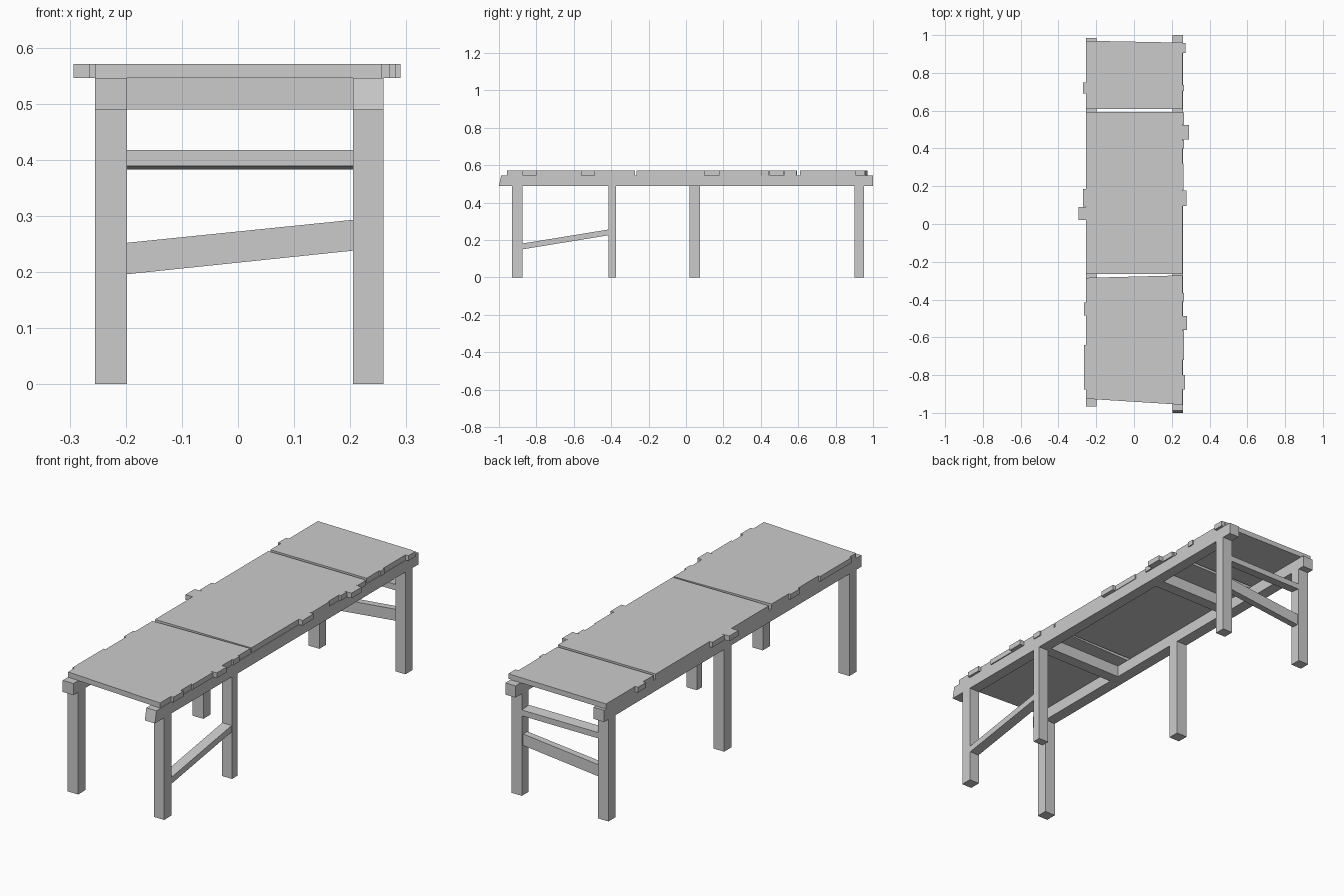
import bpy, bmesh
from mathutils import Vector

if "Cube" in bpy.data.objects:
    bpy.data.objects.remove(bpy.data.objects["Cube"])


def prism(name, pts, axis, lo, hi):
    """Extrude a 2D outline along an axis: x -> (y,z), y -> (x,z), z -> (x,y)."""
    def place(a, b, t):
        return {'x': (t, a, b), 'y': (a, t, b), 'z': (a, b, t)}[axis]
    bm = bmesh.new()
    face = bm.faces.new([bm.verts.new(place(a, b, lo)) for a, b in pts])
    ext = bmesh.ops.extrude_face_region(bm, geom=[face])
    verts = [g for g in ext['geom'] if isinstance(g, bmesh.types.BMVert)]
    bmesh.ops.translate(bm, verts=verts, vec=Vector(place(0, 0, hi - lo)))
    bmesh.ops.recalc_face_normals(bm, faces=bm.faces)
    mesh = bpy.data.meshes.new(name)
    bm.to_mesh(mesh)
    bm.free()
    obj = bpy.data.objects.new(name, mesh)
    bpy.context.collection.objects.link(obj)
    return obj


def box(name, x0, x1, y0, y1, z0, z1):
    return prism(name, [(x0, y0), (x1, y0), (x1, y1), (x0, y1)], 'z', z0, z1)


L0, L1, R0, R1 = -0.255, -0.198, 0.205, 0.259
UNDER, RAIL_TOP, TOP = 0.49, 0.546, 0.571

# Long side rails, the right one with a slanted front end
box("left_rail", L0, L1, -0.965, 0.985, UNDER, RAIL_TOP)
prism("right_rail", [(-1, UNDER), (1, UNDER), (1, RAIL_TOP), (-0.988, RAIL_TOP)],
      'x', R0, R1)

# Legs: three on each side
for i, (y0, y1) in enumerate([(-0.93, -0.875), (0.02, 0.075), (0.9, 0.952)]):
    box(f"left_leg_{i}", L0, L1, y0, y1, 0, UNDER)
for i, (y0, y1) in enumerate([(-0.93, -0.875), (-0.415, -0.375), (0.9, 0.952)]):
    box(f"right_leg_{i}", R0, R1, y0, y1, 0, UNDER)

# Cross beams under the top
for i, y in enumerate((-0.38, 0.43)):
    box(f"cross_beam_{i}", L1, R0, y - 0.028, y + 0.028, UNDER, RAIL_TOP)

# Slanted braces between the legs
prism("side_brace", [(-0.875, 0.15), (-0.415, 0.225), (-0.415, 0.256), (-0.875, 0.181)],
      'x', 0.207, 0.257)
prism("back_lower_brace", [(L1, 0.196), (R0, 0.238), (R0, 0.293), (L1, 0.252)],
      'y', 0.91, 0.942)
prism("back_upper_brace", [(0.9, 0.389), (0.95, 0.383), (0.95, 0.411), (0.9, 0.417)],
      'x', L1, R0)


# Top panels with uneven plank ends: each step is (y0, y1, x)
def panel(name, front, back, left, right):
    pts = [(L0, front[0]), (0.256, front[1])]
    for base, steps in ((0.256, right), (L0, left)):
        for y0, y1, x in steps:
            for p in ((base, y0), (x, y0), (x, y1), (base, y1)):
                if p != pts[-1]:
                    pts.append(p)
        if base > 0:
            pts += [(base, back[1]), (L0, back[0])]
    prism(name, pts, 'z', RAIL_TOP, TOP)


panel("front_top_panel", (-0.925, -0.957), (-0.285, -0.272),
      [(-0.415, -0.485, -0.265), (-0.64, -0.875, -0.265)],
      [(-0.875, -0.8, 0.27), (-0.72, -0.565, 0.264), (-0.562, -0.487, 0.281),
       (-0.41, -0.365, 0.264)])
panel("middle_top_panel", (-0.265, -0.265), (0.594, 0.594),
      [(0.185, 0.092, -0.27), (0.09, 0.02, -0.293)],
      [(0.095, 0.178, 0.277), (0.18, 0.32, 0.262), (0.4, 0.445, 0.266),
       (0.447, 0.525, 0.29), (0.527, 0.59, 0.266)])
panel("back_top_panel", (0.61, 0.61), (0.97, 0.96),
      [(0.75, 0.69, -0.27)],
      [(0.705, 0.735, 0.264), (0.905, 0.957, 0.272)])
